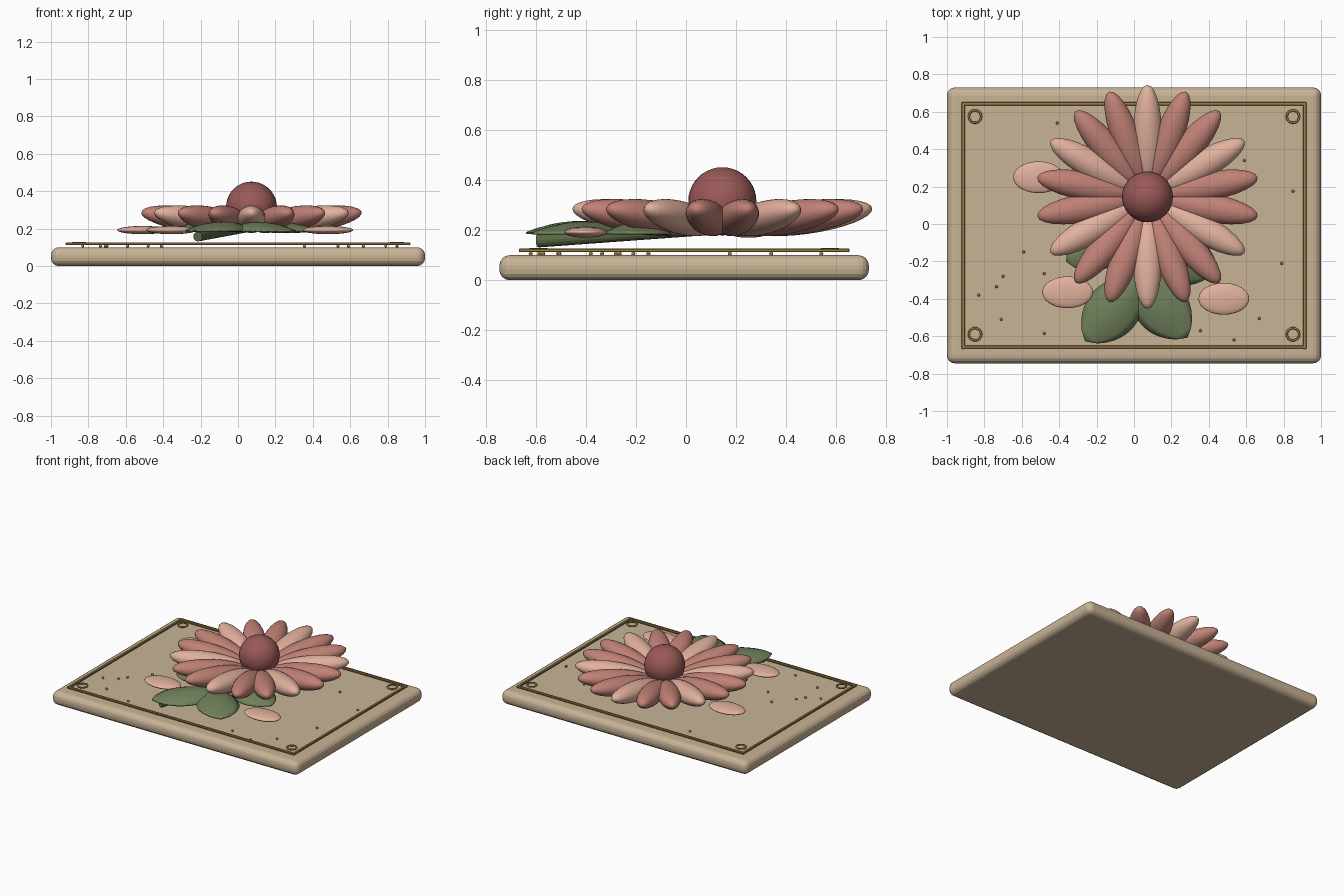
import bpy, bmesh, math
from mathutils import Vector, Matrix

if "Cube" in bpy.data.objects:
    bpy.data.objects.remove(bpy.data.objects["Cube"])


def material(name, rgb):
    m = bpy.data.materials.new(name)
    m.use_nodes = True
    col = (*rgb, 1)
    m.diffuse_color = col
    m.node_tree.nodes["Principled BSDF"].inputs["Base Color"].default_value = col
    return m


SAND = material("sand", (0.58, 0.455, 0.305))
GOLD = material("old_gold", (0.36, 0.22, 0.06))
ROSE = material("rose", (0.53, 0.22, 0.18))
BLUSH = material("blush", (0.76, 0.44, 0.34))
MAROON = material("maroon", (0.32, 0.1, 0.095))
LEAF = material("leaf_green", (0.165, 0.22, 0.105))
STEM = material("stem_green", (0.1, 0.14, 0.06))


def finish(name, bm, mat, smooth=True):
    bmesh.ops.recalc_face_normals(bm, faces=bm.faces)
    me = bpy.data.meshes.new(name)
    bm.to_mesh(me)
    bm.free()
    me.materials.append(mat)
    for p in me.polygons:
        p.use_smooth = smooth
    ob = bpy.data.objects.new(name, me)
    bpy.context.collection.objects.link(ob)
    return ob


def box(name, loc, size, mat, bevel, segments):
    bm = bmesh.new()
    bmesh.ops.create_cube(bm, size=1, matrix=Matrix.LocRotScale(loc, None, size))
    bmesh.ops.bevel(bm, geom=bm.edges[:], offset=bevel, segments=segments,
                    profile=0.5, affect='EDGES')
    return finish(name, bm, mat, False)


def ellipsoid(name, loc, radii, mat, rot=None, u=24, v=16):
    bm = bmesh.new()
    bmesh.ops.create_uvsphere(bm, u_segments=u, v_segments=v, radius=1)
    m = Matrix.Translation(loc) @ (rot or Matrix()) @ Matrix.Diagonal((*radii, 1))
    bmesh.ops.transform(bm, matrix=m, verts=bm.verts)
    return finish(name, bm, mat)


def leaf(name, base, tip, width):
    """Arched leaf with a full outline and a short pointed tip."""
    base, tip = Vector(base), Vector(tip)
    side = (tip - base).normalized().cross(Vector((0, 0, 1)))
    rows, cols = 16, 8
    bm = bmesh.new()
    grid = []
    for i in range(rows + 1):
        t = i / rows
        half = width * max(math.sin(math.pi * t ** 1.35), 0) ** 0.7 + 0.002
        arch = 0.045 * math.sin(math.pi * t)
        row = []
        for j in range(cols + 1):
            s = 2 * j / cols - 1
            p = base.lerp(tip, t) + side * half * s
            p.z += arch * (1 - s * s)
            row.append(bm.verts.new(p))
        grid.append(row)
    for a, b in zip(grid, grid[1:]):
        for j in range(cols):
            bm.faces.new((a[j], a[j + 1], b[j + 1], b[j]))
    ob = finish(name, bm, LEAF)
    mod = ob.modifiers.new("thickness", 'SOLIDIFY')
    mod.thickness = 0.008
    mod.offset = 0


# Rounded slab
MID_Y = -0.0075
box("base_slab", (0, MID_Y, 0.05), (2, 1.475, 0.1), SAND, 0.042, 4)

# Thin border just above the slab, with a ring in each corner
for s, word in ((-1, "first"), (1, "second")):
    box(f"{word}_side_border", (s * 0.913, MID_Y, 0.119), (0.018, 1.32, 0.014), GOLD, 0.003, 1)
    box(f"{word}_end_border", (0, MID_Y + s * 0.65, 0.119), (1.84, 0.018, 0.014), GOLD, 0.003, 1)
    for t in (-1, 1):
        bpy.ops.mesh.primitive_torus_add(
            location=(s * 0.85, MID_Y + t * 0.582, 0.123), major_radius=0.033,
            minor_radius=0.006, major_segments=32, minor_segments=8)
        ring = bpy.context.object
        ring.name = "corner_ring"
        ring.data.materials.append(GOLD)
        bpy.ops.object.shade_smooth()

# Scattered gold specks
SPECKS = [(-.41, .54), (.59, .34), (.85, .175), (.79, -.21), (-.59, -.15),
          (-.7, -.28), (-.735, -.335), (-.83, -.38), (-.71, -.51), (-.48, -.265),
          (-.48, -.585), (.355, -.57), (.535, -.62), (.67, -.505)]
for x, y in SPECKS:
    ellipsoid("speck", (x, y, 0.106), (0.008,) * 3, GOLD, u=8, v=6)

# Flower head: tilted petals, every third one paler
CENTRE = Vector((0.072, 0.145, 0))
for k in range(18):
    turn = Matrix.Rotation(math.radians(90 + 20 * k), 4, 'Z')
    tilt = Matrix.Rotation(math.radians(-8), 4, 'Y')
    place = CENTRE + turn @ Vector((0.336, 0, 0.25))
    ellipsoid("petal", place, (0.265, 0.077, 0.065),
              ROSE if k % 3 else BLUSH, turn @ tilt)
ellipsoid("flower_centre", CENTRE + Vector((0, 0, 0.315)), (0.136,) * 3, MAROON, u=32, v=20)

# Loose fallen petals
for x, y in ((-0.51, 0.25), (-0.355, -0.365), (0.48, -0.4)):
    ellipsoid("fallen_petal", (x, y, 0.192), (0.136, 0.085, 0.022), BLUSH)

# Stem running under the flower
start, end = Vector((-0.215, -0.59, 0.157)), Vector((0.07, 0.14, 0.21))
axis = end - start
bm = bmesh.new()
bmesh.ops.create_cone(bm, cap_ends=True, segments=16, radius1=0.026, radius2=0.026,
                      depth=axis.length,
                      matrix=Matrix.Translation((start + end) / 2)
                      @ axis.to_track_quat('Z', 'Y').to_matrix().to_4x4())
finish("stem", bm, STEM, False)

# Leaves fanning out below the flower
leaf("front_right_leaf", (0.1, -0.22, 0.188), (-0.26, -0.625, 0.188), 0.14)
leaf("front_left_leaf", (-0.06, -0.2, 0.186), (0.285, -0.605, 0.186), 0.14)
leaf("left_leaf", (0.02, -0.12, 0.186), (0.44, -0.24, 0.186), 0.13)
leaf("right_leaf", (0.02, -0.02, 0.186), (-0.36, -0.2, 0.186), 0.12)
